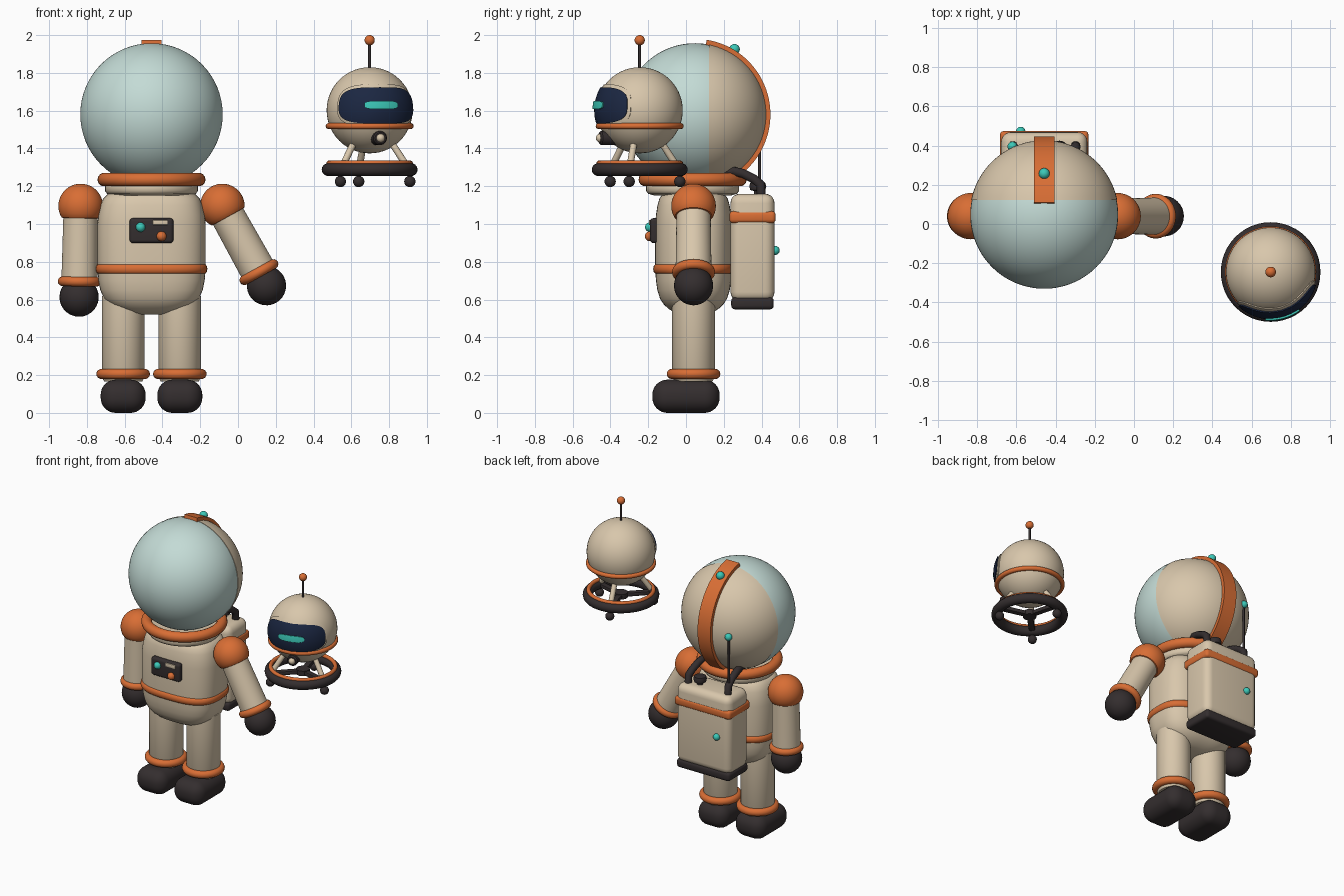
import bpy, bmesh
from math import sin, cos, pi, radians, copysign
from mathutils import Matrix, Vector

if "Cube" in bpy.data.objects:
    bpy.data.objects.remove(bpy.data.objects["Cube"])

def mat(name, r, g, b):
    m = bpy.data.materials.new(name)
    m.diffuse_color = (r, g, b, 1)
    m.use_nodes = True
    m.node_tree.nodes["Principled BSDF"].inputs["Base Color"].default_value = m.diffuse_color
    return m

BEIGE = mat("suit_beige", .69, .57, .41)
RUST = mat("rust_orange", .69, .155, .035)
DARK = mat("charcoal", .034, .027, .028)
GLASS = mat("pale_glass", .55, .71, .67)
NAVY = mat("visor_navy", .011, .02, .054)
TEAL = mat("teal_light", .045, .58, .48)

T = lambda x, y, z: Matrix.Translation((x, y, z))
R = lambda deg, axis: Matrix.Rotation(radians(deg), 4, axis)

def finish(name, bm, m, M=Matrix(), angle=40):
    bmesh.ops.recalc_face_normals(bm, faces=bm.faces)
    bm.transform(M)
    me = bpy.data.meshes.new(name)
    bm.to_mesh(me)
    bm.free()
    me.materials.append(m)
    me.shade_smooth()
    me.set_sharp_from_angle(angle=radians(angle))
    ob = bpy.data.objects.new(name, me)
    bpy.context.collection.objects.link(ob)
    return ob

def skin(bm, rings, closed=False, caps=True):
    # joins equal-length vertex rings with quads
    vs = [[bm.verts.new(p) for p in r] for r in rings]
    n = len(vs[0])
    pairs = list(zip(vs, vs[1:])) + ([(vs[-1], vs[0])] if closed else [])
    for a, b in pairs:
        for i in range(n):
            j = (i + 1) % n
            bm.faces.new((a[i], a[j], b[j], b[i]))
    if caps and not closed:
        bm.faces.new(vs[0])
        bm.faces.new(vs[-1])

def loft(name, rings, m, M=Matrix(), e=2.0, closed=False, n=48, caps=True):
    # stacked (z, half_x, half_y) superellipse rings
    bm = bmesh.new()
    sp = lambda v: copysign(abs(v) ** (2 / e), v)
    skin(bm, [[(a * sp(cos(2 * pi * i / n)), b * sp(sin(2 * pi * i / n)), z) for i in range(n)]
              for z, a, b in rings], closed, caps)
    return finish(name, bm, m, M)

def lathe(name, prof, m, M=Matrix(), **k):
    return loft(name, [(z, r, r) for r, z in prof], m, M, **k)

def arc(r, a0, a1, n=20, z=0):
    # profile of a sphere section between two latitudes
    return [(max(r * cos(radians(a0 + (a1 - a0) * i / n)), .0005),
             z + r * sin(radians(a0 + (a1 - a0) * i / n))) for i in range(n + 1)]

def ring(name, major, minor, m, M, flat=1.0):
    return lathe(name, [(major + minor * cos(2 * pi * i / 14), flat * minor * sin(2 * pi * i / 14))
                        for i in range(14)], m, M, closed=True)

def ball(name, r, m, M, n=14):
    return lathe(name, arc(r, -90, 90, n), m, M, n=2 * n)

def rod(name, p, q, r, m, M=Matrix()):
    p, q = Vector(p), Vector(q)
    d = q - p
    return lathe(name, [(r, 0), (r, d.length)], m,
                 M @ Matrix.Translation(p) @ d.to_track_quat('Z', 'Y').to_matrix().to_4x4(), n=16)

def box(name, c, size, bev, m, seg=5, M=Matrix()):
    bm = bmesh.new()
    bmesh.ops.create_cube(bm, size=1)
    bm.transform(Matrix.Diagonal((*size, 1)))
    bmesh.ops.bevel(bm, geom=bm.edges[:], offset=bev, segments=seg, profile=.5, affect='EDGES')
    return finish(name, bm, m, M @ T(*c))

def patch(name, R0, half_az, zc, half_z, e, m, M, drop=.025):
    # rounded plate wrapped on a sphere, facing -y
    bm = bmesh.new()
    sp = lambda v: copysign(abs(v) ** (2 / e), v)
    rings = []
    for k in list(range(1, 13)) + [13]:
        f, rad = min(k, 12) / 12, R0 - (drop if k == 13 else 0)
        row = []
        for i in range(56):
            t = 2 * pi * i / 56
            az, z = f * half_az * sp(cos(t)), (zc + f * half_z * sp(sin(t))) / R0
            h = (1 - z * z) ** .5
            row.append((rad * h * sin(az), -rad * h * cos(az), rad * z))
        rings.append(row)
    skin(bm, rings)
    return finish(name, bm, m, M)

def hose(name, pts, r, m):
    cu = bpy.data.curves.new(name, 'CURVE')
    cu.dimensions, cu.bevel_depth, cu.bevel_resolution = '3D', r, 3
    cu.use_fill_caps = True
    s = cu.splines.new('POLY')
    s.points.add(len(pts) - 1)
    for p, c in zip(s.points, pts):
        p.co = (*c, 1)
    cu.materials.append(m)
    bpy.context.collection.objects.link(bpy.data.objects.new(name, cu))

CX, CY = -.458, .04

# ---- helmet: glass front, shell back, crest strip and collar
H = T(CX, .047, 1.58) @ R(-90, 'X')
lathe("helmet_glass", arc(.377, -90, 14, 32), GLASS, H, n=64)
lathe("helmet_shell", arc(.38, 11.5, 90, 26), BEIGE, H, n=64)
bm = bmesh.new()
angs = [radians(81 - 138 * i / 36) for i in range(37)]
skin(bm, [[(x, r * cos(a), r * sin(a)) for x, r in ((-.052, .37), (.052, .37), (.052, .4), (-.052, .4))]
          for a in angs])
finish("helmet_crest", bm, RUST, T(CX, .047, 1.58))
ball("crest_light", .028, TEAL, T(CX, .257, 1.925))
ring("collar", .25, .036, RUST, T(CX, CY - .005, 1.235))
lathe("neck", [(.2, 1.15), (.235, 1.16), (.246, 1.175), (.246, 1.2), (.23, 1.23)], BEIGE, T(CX, CY - .005, 0))

# ---- torso, belt and chest panel
prof = [(.52, .3), (.53, .48), (.55, .65), (.575, .78), (.605, .875), (.65, .945), (.7, .98), (.76, 1),
        (1.0, 1), (1.05, .98), (1.1, .94), (1.135, .89), (1.16, .8), (1.17, .68)]
loft("torso", [(z, .287 * s, .203 * s) for z, s in prof], BEIGE, T(CX, CY, 0), e=2.8, n=64)
loft("belt", [(.762 + .028 * sin(t), .276 + .02 * cos(t), .194 + .02 * cos(t))
              for t in [2 * pi * i / 12 for i in range(12)]], RUST, T(CX, CY, 0), e=2.8, n=64, closed=True)
box("chest_panel", (CX, -.165, .965), (.232, .05, .132), .018, DARK)
ball("panel_teal_button", .025, TEAL, T(-.516, -.192, .983))
ball("panel_orange_button", .026, RUST, T(-.405, -.192, .935))
box("panel_bar", (-.412, -.19, 1.008), (.08, .014, .026), .004, BEIGE, 2)

# ---- arms, hanging along local -z from the shoulder
for side, M in (("left", T(-.833, CY, 1.095) @ R(1, 'Y')), ("right", T(-.083, CY, 1.095) @ R(-29, 'Y'))):
    lathe(side + "_shoulder", arc(.118, 90, -26) + [(.098, -.063), (.08, -.066)], RUST, M)
    lathe(side + "_arm", [(.09, 0), (.095, -.4)], BEIGE, M)
    ring(side + "_wrist_cuff", .088, .026, RUST, M @ T(0, 0, -.4))
    ball(side + "_glove", .104, DARK, M @ T(0, 0, -.482))

# ---- legs and boots
for side, s in (("left", -1), ("right", 1)):
    x = CX + s * .15
    lathe(side + "_leg", [(.1, .165), (.113, .19), (.113, .62)], BEIGE, T(x, CY, 0))
    ring(side + "_ankle_cuff", .115, .027, RUST, T(x, CY, .206))
    box(side + "_boot", (x, 0, .088), (.238, .356, .176), .08, DARK, 8)

# ---- backpack
box("backpack", (CX, .352, .875), (.44, .233, .57), .05, BEIGE)
box("backpack_band", (CX, .352, 1.036), (.452, .245, .064), .02, RUST, 3)
box("backpack_base", (CX, .352, .58), (.43, .225, .064), .02, DARK, 3)
ball("backpack_light", .024, TEAL, T(-.578, .472, .86))
rod("backpack_antenna", (-.62, .39, 1.1), (-.62, .39, 1.57), .008, DARK)
ball("backpack_antenna_tip", .025, TEAL, T(-.62, .395, 1.572))
for side, s in (("left", -1), ("right", 1)):
    hose(side + "_air_hose", [(CX + s * a, y, z) for a, y, z in
         ((.13, .2, 1.26), (.145, .25, 1.28), (.15, .3, 1.268), (.155, .36, 1.238), (.16, .395, 1.21),
          (.16, .4, 1.13))], .025, DARK)
lathe("tank_valve", [(.02, 1.14), (.02, 1.175), (.04, 1.18), (.045, 1.2), (.04, 1.218), (.015, 1.222)],
      DARK, T(-.38, .38, 0), n=24)

# ---- hovering robot, turned slightly to the side
D = T(.697, -.245, 1.602) @ R(15.3, 'Z')
ball("robot_body", .228, BEIGE, D, 28)
ring("robot_belt", .217, .016, RUST, D @ T(0, 0, -.084))
patch("robot_visor_rim", .234, 1.1, .026, .112, 3.4, BEIGE, D)
patch("robot_visor", .241, 1.02, .026, .096, 3.4, NAVY, D)
patch("robot_eye_bar", .25, .38, .028, .022, 3.5, TEAL, D, .015)
F = D @ T(0, 0, -.147) @ R(90, 'X')
lathe("robot_lens_ring", [(.037, .13), (.037, .212), (.03, .22), (.01, .22)], DARK, F, n=28)
ball("robot_lens", .023, BEIGE, F @ T(0, 0, .217))
rod("robot_antenna", (0, 0, .21), (0, 0, .36), .008, DARK, D)
ball("robot_antenna_tip", .027, RUST, D @ T(0, 0, .371))

# ---- robot base: rings, three struts, spokes and casters
ring("base_tyre", .22, .034, DARK, D @ T(0, 0, -.314))
ring("base_trim", .215, .014, RUST, D @ T(0, 0, -.28))
for i, deg in enumerate((-30, 90, 210), 1):
    A = D @ R(deg, 'Z')
    rod(f"base_strut_{i}", (.105, 0, -.15), (.2, 0, -.29), .018, BEIGE, A)
    box(f"base_spoke_{i}", (.105, 0, -.314), (.22, .04, .028), .006, DARK, 2, A)
    rod(f"caster_stem_{i}", (.22, 0, -.37), (.22, 0, -.32), .012, DARK, A)
    ball(f"caster_{i}", .03, DARK, A @ T(.22, 0, -.377))
lathe("base_hub", [(.045, -.332), (.045, -.296)], DARK, D, n=24)
